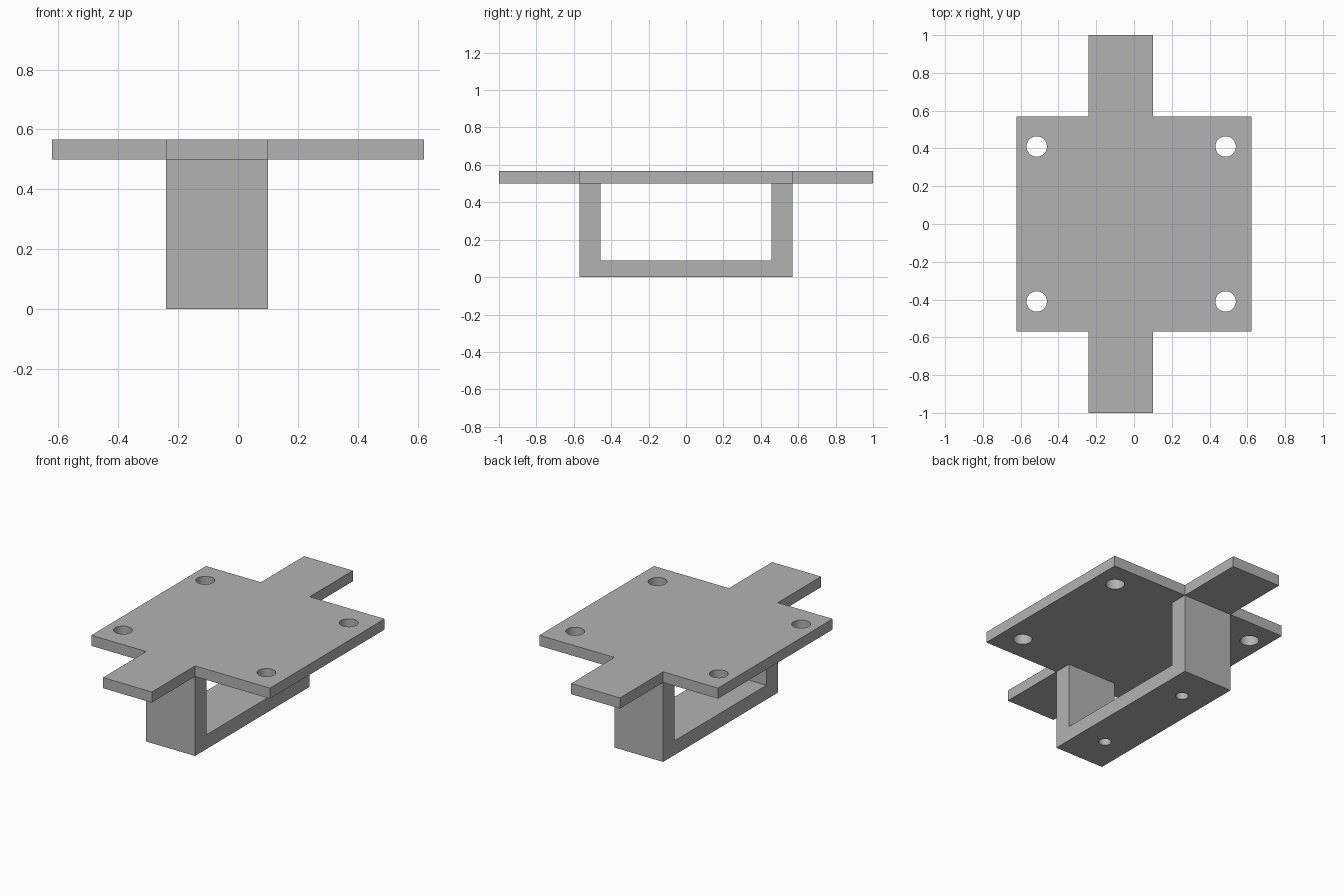
import bpy
import bmesh
from mathutils import Vector

if "Cube" in bpy.data.objects:
    bpy.data.objects.remove(bpy.data.objects["Cube"], do_unlink=True)

# Single plain grey finish
grey = bpy.data.materials.new("matte_grey")
grey.use_nodes = True
colour = (0.45, 0.45, 0.45, 1)
grey.diffuse_color = colour
grey.node_tree.nodes["Principled BSDF"].inputs["Base Color"].default_value = colour

STRIP = (-0.24, 0.10)      # x range of the tabs and the cradle
PLATE = (-0.622, 0.622)    # x range of the wide plate
DEPTH = 0.57               # half depth of plate and cradle
UNDER, TOP = 0.50, 0.567   # underside and top of the plate


def extrude_profile(name, points, offset):
    """Make a solid by sweeping a flat outline along an offset."""
    bm = bmesh.new()
    face = bm.faces.new([bm.verts.new(p) for p in points])
    swept = bmesh.ops.extrude_face_region(bm, geom=[face])["geom"]
    verts = [g for g in swept if isinstance(g, bmesh.types.BMVert)]
    bmesh.ops.translate(bm, verts=verts, vec=Vector(offset))
    bmesh.ops.recalc_face_normals(bm, faces=bm.faces)
    mesh = bpy.data.meshes.new(name)
    bm.to_mesh(mesh)
    bm.free()
    mesh.materials.append(grey)
    obj = bpy.data.objects.new(name, mesh)
    bpy.context.collection.objects.link(obj)
    return obj


def combine(target, tool, operation):
    """Apply a boolean and discard the tool object."""
    tool.hide_render = True
    mod = target.modifiers.new(operation.lower(), "BOOLEAN")
    mod.operation, mod.solver, mod.object = operation, "EXACT", tool
    bpy.ops.object.select_all(action="DESELECT")
    bpy.context.view_layer.objects.active = target
    target.select_set(True)
    bpy.ops.object.modifier_apply(modifier=mod.name)
    bpy.data.objects.remove(tool, do_unlink=True)


def drill(target, x, y, z, radius):
    """Cut a vertical round hole."""
    bpy.ops.mesh.primitive_cylinder_add(vertices=48, radius=radius, depth=0.3,
                                        location=(x, y, z))
    cutter = bpy.context.object
    cutter.name = "hole_cutter"
    cutter.data.materials.append(grey)
    combine(target, cutter, "DIFFERENCE")


# Plate with a tab at each end
left, right = STRIP
front_half = [(PLATE[0], -DEPTH), (left, -DEPTH), (left, -1),
              (right, -1), (right, -DEPTH), (PLATE[1], -DEPTH)]
outline = front_half + [(x, -y) for x, y in reversed(front_half)]
bracket = extrude_profile("mounting_bracket", [(x, y, UNDER) for x, y in outline],
                          (0, 0, TOP - UNDER))

# U-shaped cradle under the plate
inner, floor = 0.457, 0.09
half_u = [(DEPTH, 0), (DEPTH, UNDER), (inner, UNDER), (inner, floor)]
profile = half_u + [(-y, z) for y, z in reversed(half_u)]
cradle = extrude_profile("cradle", [(left, y, z) for y, z in profile],
                         (right - left, 0, 0))

# Screw holes: four in the plate, two in the cradle floor
for y_side in (-1, 1):
    for x in (-0.515, 0.485):
        drill(bracket, x, y_side * 0.41, UNDER, 0.054)
    drill(cradle, (left + right) / 2, y_side * 0.342, 0, 0.036)

# Fuse into one solid and smooth only the hole walls
combine(bracket, cradle, "UNION")
bpy.ops.object.shade_smooth_by_angle()
